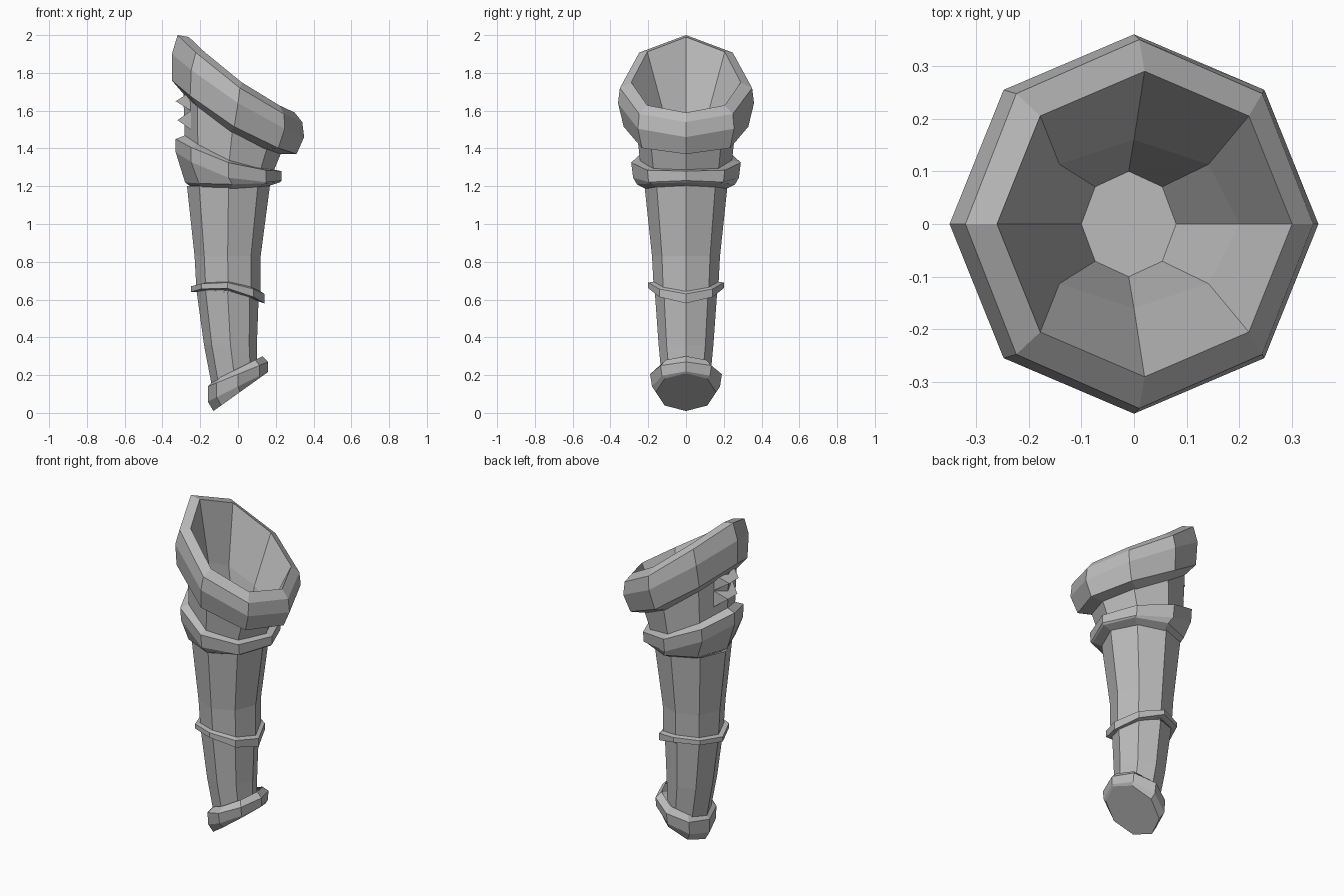
import bpy
import bmesh
from math import cos, sin, pi

SIDES = 8

if "Cube" in bpy.data.objects:
    bpy.data.objects.remove(bpy.data.objects["Cube"], do_unlink=True)

# Single grey colour
grey = bpy.data.materials.new("plain_grey")
grey.use_nodes = True
colour = (0.5, 0.5, 0.5, 1)
grey.diffuse_color = colour
grey.node_tree.nodes["Principled BSDF"].inputs["Base Color"].default_value = colour


def add_ring(bm, ring):
    """Tilted octagon from its two ends in x, its half width in y and a lift at the sides."""
    left_x, left_z, right_x, right_z, half_width, lift = ring
    verts = []
    for i in range(SIDES):
        angle = 2 * pi * i / SIDES
        blend = (1 + cos(angle)) / 2
        x = left_x + (right_x - left_x) * blend
        z = left_z + (right_z - left_z) * blend + lift * sin(angle) ** 2
        verts.append(bm.verts.new((x, half_width * sin(angle), z)))
    return verts


def finish(bm, name):
    mesh = bpy.data.meshes.new(name)
    bm.to_mesh(mesh)
    bm.free()
    mesh.materials.append(grey)
    part = bpy.data.objects.new(name, mesh)
    bpy.context.collection.objects.link(part)
    return part


def loft(name, rings, cap_start=False, cap_end=False):
    """Join consecutive rings with flat quads, optionally closing either end."""
    bm = bmesh.new()
    loops = [add_ring(bm, ring) for ring in rings]
    for low, high in zip(loops, loops[1:]):
        for i in range(SIDES):
            j = (i + 1) % SIDES
            bm.faces.new((low[i], low[j], high[j], high[i]))
    if cap_start:
        bm.faces.new(list(reversed(loops[0])))
    if cap_end:
        bm.faces.new(loops[-1])
    return finish(bm, name)


# Slanted foot with a closed sole
loft("foot", [
    (-.13, .01, .15, .21, .16, 0),
    (-.16, .06, .16, .22, .18, 0),
    (-.16, .14, .16, .27, .19, 0),
    (-.13, .17, .13, .30, .15, 0),
], cap_start=True)

# Tapered shaft below and above the thin band
loft("lower_shaft", [
    (-.14, .15, .10, .25, .13, 0),
    (-.18, .36, .10, .36, .145, 0),
    (-.22, .65, .11, .63, .165, 0),
])
loft("upper_shaft", [
    (-.22, .65, .12, .63, .17, 0),
    (-.23, .83, .12, .83, .18, 0),
    (-.27, 1.2, .17, 1.21, .22, 0),
])

# Thin band round the shaft
loft("shaft_band", [
    (-.21, .64, .11, .59, .16, .03),
    (-.25, .64, .14, .58, .20, .05),
    (-.25, .67, .14, .63, .20, .04),
    (-.21, .68, .11, .65, .17, .03),
])

# Collar, deeper on the tall side
loft("collar", [
    (-.24, 1.19, .16, 1.20, .21, -.01),
    (-.28, 1.22, .22, 1.22, .26, -.01),
    (-.33, 1.38, .23, 1.23, .28, -.06),
    (-.33, 1.45, .23, 1.28, .29, -.04),
    (-.28, 1.47, .18, 1.29, .24, -.04),
])

# Neck between collar and cuff
loft("neck", [
    (-.28, 1.40, .18, 1.26, .24, -.03),
    (-.29, 1.70, .23, 1.38, .26, -.05),
])

# Thick cuff, folding over its rim and down to the inner floor
loft("cuff", [
    (-.29, 1.69, .21, 1.37, .26, -.04),
    (-.35, 1.76, .31, 1.37, .33, -.05),
    (-.35, 1.90, .35, 1.46, .36, -.04),
    (-.32, 2.0, .34, 1.54, .35, -.05),
    (-.26, 1.99, .30, 1.59, .29, -.04),
    (-.20, 1.62, .20, 1.38, .16, -.03),
    (-.10, 1.2, .08, 1.2, .10, 0),
], cap_end=True)

# Small creased folds on the tall side of the neck
for name, height, tip in (("upper_fold", 1.65, -.33), ("lower_fold", 1.55, -.32)):
    bm = bmesh.new()
    top, bottom = [], []
    for y in (-.09, .09):
        top.append(bm.verts.new((-.25, y, height + .05)))
        bottom.append(bm.verts.new((-.25, y, height - .05)))
    ridge = [bm.verts.new((tip, y, height)) for y in (-.04, .05)]
    bm.faces.new((top[0], top[1], ridge[1], ridge[0]))
    bm.faces.new((ridge[0], ridge[1], bottom[1], bottom[0]))
    bm.faces.new((top[0], ridge[0], bottom[0]))
    bm.faces.new((top[1], bottom[1], ridge[1]))
    bm.faces.new((top[0], bottom[0], bottom[1], top[1]))
    bmesh.ops.recalc_face_normals(bm, faces=bm.faces)
    finish(bm, name)
